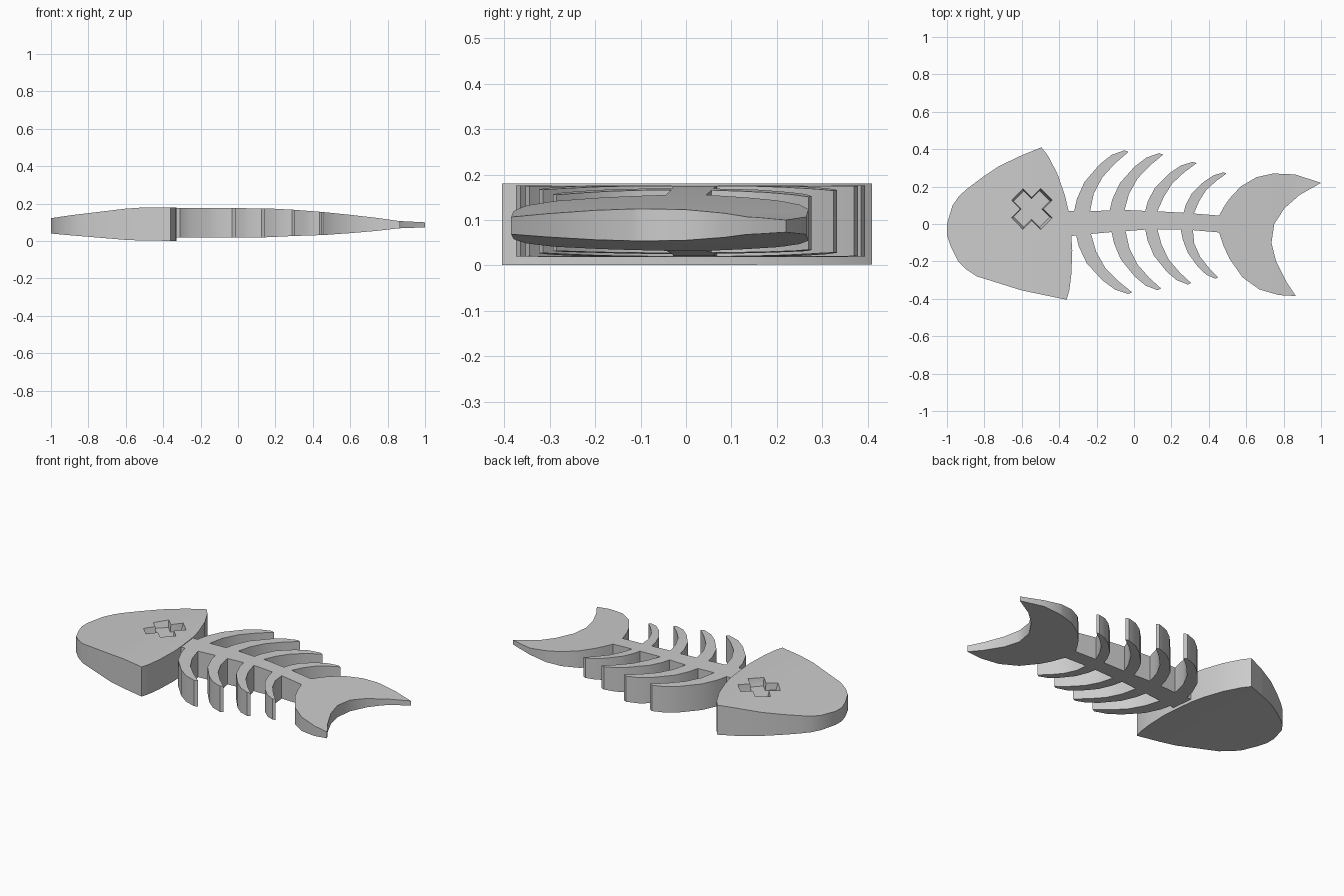
import bpy, bmesh
from math import radians, cos, sin

if "Cube" in bpy.data.objects:
    bpy.data.objects.remove(bpy.data.objects["Cube"])


def lerp_z(x, table):
    """Bottom and top height at x from (x, low, high) stations."""
    for (xa, la, ha), (xb, lb, hb) in zip(table, table[1:]):
        if x <= xb:
            t = max(0.0, (x - xa) / (xb - xa))
            return la + (lb - la) * t, ha + (hb - ha) * t
    return table[-1][1:]


def plate(name, outline, table, open_at=()):
    """Flat outline thickened to follow the height stations along x."""
    bm = bmesh.new()
    face = bm.faces.new([bm.verts.new((x, y, 0)) for x, y in outline])
    bmesh.ops.triangulate(bm, faces=[face])
    for x, _, _ in table[1:-1]:
        bmesh.ops.bisect_plane(bm, geom=bm.verts[:] + bm.edges[:] + bm.faces[:],
                               dist=1e-5, plane_co=(x, 0, 0), plane_no=(1, 0, 0))
    low = set(bm.verts)
    bmesh.ops.extrude_face_region(bm, geom=bm.faces[:], use_keep_orig=True)
    for v in bm.verts:
        v.co.z = lerp_z(v.co.x, table)[0 if v in low else 1]
    bmesh.ops.recalc_face_normals(bm, faces=bm.faces[:])
    # leave out hidden walls where two parts meet
    hidden = [f for f in bm.faces if any(
        all(abs(v.co.x - j) < 0.012 for v in f.verts) for j in open_at)]
    bmesh.ops.delete(bm, geom=hidden, context='FACES')
    mesh = bpy.data.meshes.new(name)
    bm.to_mesh(mesh)
    bm.free()
    obj = bpy.data.objects.new(name, mesh)
    bpy.context.collection.objects.link(obj)
    return obj


def rib(x0, y0, x1, y1, xt, yt):
    """Curved rib from base (x0,y0)-(x1,y1) to tip (xt,yt)."""
    shape = [(.05, .2), (.19, .49), (.47, .79), (.69, .95), (.93, 1.03),
             (1, 1), (.76, .81), (.52, .57), (.36, .29)]
    return [(x0, y0)] + [(x0 + u * (xt - x0), y0 + v * (yt - y0))
                         for u, v in shape] + [(x1, y1)]


def smooth(obj):
    bpy.ops.object.select_all(action='DESELECT')
    obj.select_set(True)
    bpy.context.view_layer.objects.active = obj
    bpy.ops.object.shade_smooth_by_angle(angle=radians(25))


# head
head = plate("head", [
    (-1, 0), (-.97, .10), (-.935, .15), (-.89, .19), (-.81, .25), (-.72, .31),
    (-.61, .363), (-.495, .41), (-.46, .365), (-.41, .27), (-.37, .155),
    (-.35, .07), (-.335, -.065), (-.33, -.14), (-.335, -.27), (-.345, -.35),
    (-.36, -.405), (-.60, -.355), (-.84, -.28), (-.90, -.24), (-.94, -.20),
    (-.98, -.12), (-1, -.06)],
    [(-1, .04, .122), (-.9, .031, .137), (-.6, .006, .173), (-.5, .002, .18),
     (-.33, .001, .18)])

# crossed eye pocket
arm, half = .112, .044
cross = []
for k in range(4):
    a = radians(45 + 90 * k)
    for u, v in [(half, -half), (arm, -half), (arm, half)]:
        cross.append((u * cos(a) - v * sin(a), u * sin(a) + v * cos(a)))
bm = bmesh.new()
rings = [[bm.verts.new((-.547 + x * s, .08 + y * s, z)) for x, y in cross]
         for s, z in [(.88, .135), (1.0, .178), (1.0, .25)]]
bm.faces.new(rings[0])
bm.faces.new(rings[2])
for lower, upper in zip(rings, rings[1:]):
    for i in range(12):
        j = (i + 1) % 12
        bm.faces.new((lower[i], lower[j], upper[j], upper[i]))
bmesh.ops.recalc_face_normals(bm, faces=bm.faces[:])
mesh = bpy.data.meshes.new("eye_cutter")
bm.to_mesh(mesh)
bm.free()
cutter = bpy.data.objects.new("eye_cutter", mesh)
bpy.context.collection.objects.link(cutter)
cutter.hide_render = True
cut = head.modifiers.new("eye", 'BOOLEAN')
cut.operation, cut.solver, cut.object = 'DIFFERENCE', 'EXACT', cutter
bpy.context.view_layer.objects.active = head
bpy.ops.object.modifier_apply(modifier=cut.name)
bpy.data.objects.remove(cutter)

# spine with four ribs on each side
upper = [(-.32, .07, -.235, .068, -.03, .385), (-.13, .073, -.05, .075, .155, .37),
         (.06, .07, .125, .068, .335, .325), (.265, .06, .32, .056, .495, .27)]
lower = [(-.31, -.06, -.23, -.053, -.01, -.365), (-.12, -.043, -.045, -.038, .145, -.345),
         (.06, -.03, .125, -.028, .305, -.315), (.25, -.03, .315, -.033, .45, -.285)]
spine = [(-.35, .07)]
for r in upper:
    spine += rib(*r)
spine += [(.455, .045), (.455, -.045)]
for r in reversed(lower):
    spine += reversed(rib(*r))
spine.append((-.335, -.065))
back = [(-.35, .018, .176), (.15, .02, .175), (.3, .027, .167), (.455, .032, .155)]
skeleton = plate("spine_and_ribs", spine, back + [(.74, .05, .125)], (-.3425, .455))

# tail fin
tail = plate("tail_fin", [
    (.455, .045), (.48, .09), (.51, .135), (.57, .2), (.655, .25), (.745, .27),
    (.86, .265), (1, .22), (.885, .155), (.805, .085), (.75, 0), (.735, -.1),
    (.76, -.2), (.815, -.31), (.865, -.385), (.775, -.38), (.67, -.35),
    (.58, -.285), (.51, -.185), (.48, -.12), (.455, -.045)],
    [(.455, .032, .155), (.6, .042, .14), (.74, .054, .124), (.86, .068, .107),
     (1, .073, .1)], (.455,))

for part in (head, skeleton, tail):
    smooth(part)
